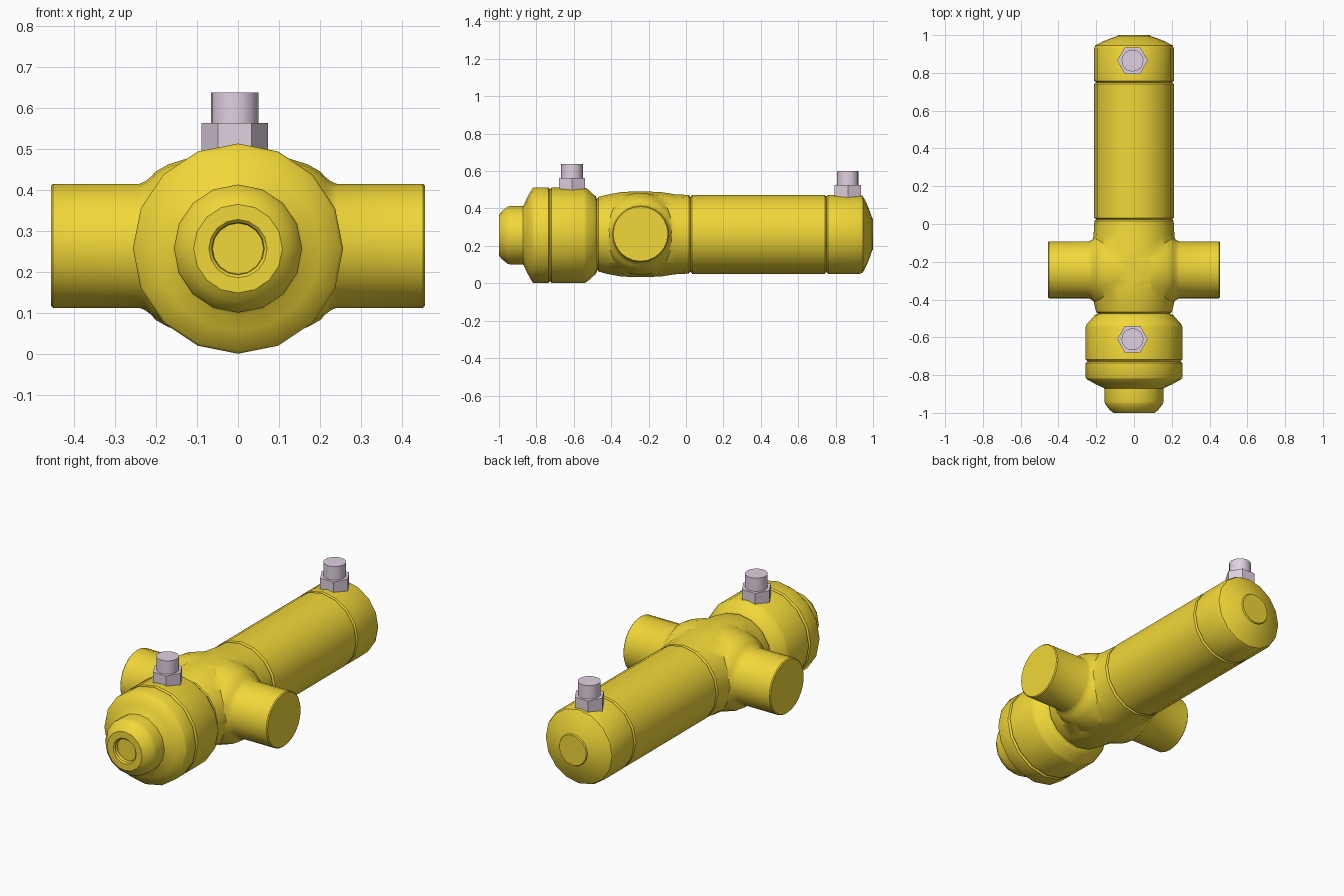
import bpy, bmesh, math

if "Cube" in bpy.data.objects:
    bpy.data.objects.remove(bpy.data.objects["Cube"])

def material(name, rgb):
    m = bpy.data.materials.new(name)
    m.diffuse_color = (*rgb, 1)
    m.use_nodes = True
    m.node_tree.nodes["Principled BSDF"].inputs["Base Color"].default_value = m.diffuse_color
    return m

yellow = material("yellow_paint", (0.88, 0.68, 0.04))
mauve = material("mauve_metal", (0.75, 0.64, 0.75))

def smooth(ob):
    bpy.ops.object.select_all(action='DESELECT')
    ob.select_set(True)
    bpy.context.view_layer.objects.active = ob
    bpy.ops.object.shade_smooth_by_angle(angle=math.radians(32))

def lathe(name, profile, axis, centre, sides, mat, caps=(True, True)):
    """Spin (position along axis, radius) points into a closed turned part."""
    bm = bmesh.new()
    rings = []
    for a, r in profile:
        ring = []
        for i in range(sides):
            t = 2 * math.pi * i / sides
            u, v = r * math.cos(t), r * math.sin(t)
            p = {'X': (a, u, v), 'Y': (u, a, v), 'Z': (u, v, a)}[axis]
            ring.append(bm.verts.new([p[k] + centre[k] for k in range(3)]))
        rings.append(ring)
    for r0, r1 in zip(rings, rings[1:]):
        for i in range(sides):
            j = (i + 1) % sides
            bm.faces.new((r0[i], r0[j], r1[j], r1[i]))
    if caps[0]:
        bm.faces.new(rings[0])
    if caps[1]:
        bm.faces.new(rings[-1])
    bmesh.ops.recalc_face_normals(bm, faces=bm.faces)
    me = bpy.data.meshes.new(name)
    bm.to_mesh(me)
    bm.free()
    me.materials.append(mat)
    ob = bpy.data.objects.new(name, me)
    bpy.context.collection.objects.link(ob)
    smooth(ob)
    return ob

GLAND = (0, 0, 0.257)
AXIS = (0, 0, 0.262)

# front nose with a shallow socket, flaring out to the front collar
lathe("front_nose", [(-0.975, 0.062), (-0.993, 0.064), (-1.0, 0.071), (-1.0, 0.108),
                     (-0.985, 0.128), (-0.955, 0.152), (-0.94, 0.156), (-0.872, 0.156),
                     (-0.867, 0.162), (-0.85, 0.2), (-0.822, 0.25), (-0.812, 0.256),
                     (-0.736, 0.256), (-0.728, 0.246)], 'Y', GLAND, 16, yellow, (True, False))

# large collar behind the groove
lathe("front_collar", [(-0.728, 0.246), (-0.718, 0.256), (-0.545, 0.256), (-0.53, 0.25),
                       (-0.495, 0.218), (-0.482, 0.208), (-0.475, 0.19)],
      'Y', GLAND, 16, yellow, (False, False))

# valve body, bulging around the cross pipe
body = lathe("valve_body", [(-0.475, 0.19), (-0.467, 0.2), (-0.42, 0.212), (-0.35, 0.225),
                            (-0.30, 0.228), (-0.19, 0.228), (-0.13, 0.225), (-0.06, 0.214),
                            (0.015, 0.21), (0.025, 0.2)], 'Y', AXIS, 16, yellow)

# cross pipe with a flared root on each side
half = [(0.455, 0.146), (0.45, 0.151), (0.24, 0.151), (0.226, 0.157), (0.212, 0.168),
        (0.2, 0.181), (0.17, 0.198), (0.1, 0.22)]
pipe = lathe("cross_pipe", [(-x, r) for x, r in half] + half[::-1], 'X',
             (0, -0.243, 0.264), 24, yellow)

# weld pipe and body into one skin
union = body.modifiers.new("weld_pipe", 'BOOLEAN')
union.operation = 'UNION'
union.solver = 'EXACT'
union.object = pipe
bpy.context.view_layer.objects.active = body
bpy.ops.object.modifier_apply(modifier=union.name)
bpy.data.objects.remove(pipe)
smooth(body)

# long rear barrel
lathe("barrel", [(0.025, 0.2), (0.033, 0.211), (0.742, 0.211), (0.75, 0.201)],
      'Y', AXIS, 16, yellow, (False, False))

# domed end cap with a small flat disc
lathe("end_cap", [(0.75, 0.201), (0.758, 0.211), (0.93, 0.211), (0.945, 0.205),
                  (0.965, 0.168), (0.985, 0.118), (0.993, 0.092), (0.994, 0.088),
                  (1.0, 0.084)], 'Y', AXIS, 16, yellow, (False, True))

# hexagonal vent plugs on top
for name, y, z0, z1, z2 in (("front_plug", -0.61, 0.46, 0.563, 0.637),
                            ("rear_plug", 0.865, 0.44, 0.525, 0.6)):
    lathe(name + "_hex", [(z0, 0.081), (z1, 0.081)], 'Z', (-0.008, y, 0), 6, mauve)
    lathe(name + "_stem", [(z1, 0.058), (z2, 0.058)], 'Z', (-0.008, y, 0), 16, mauve,
          (False, True))
